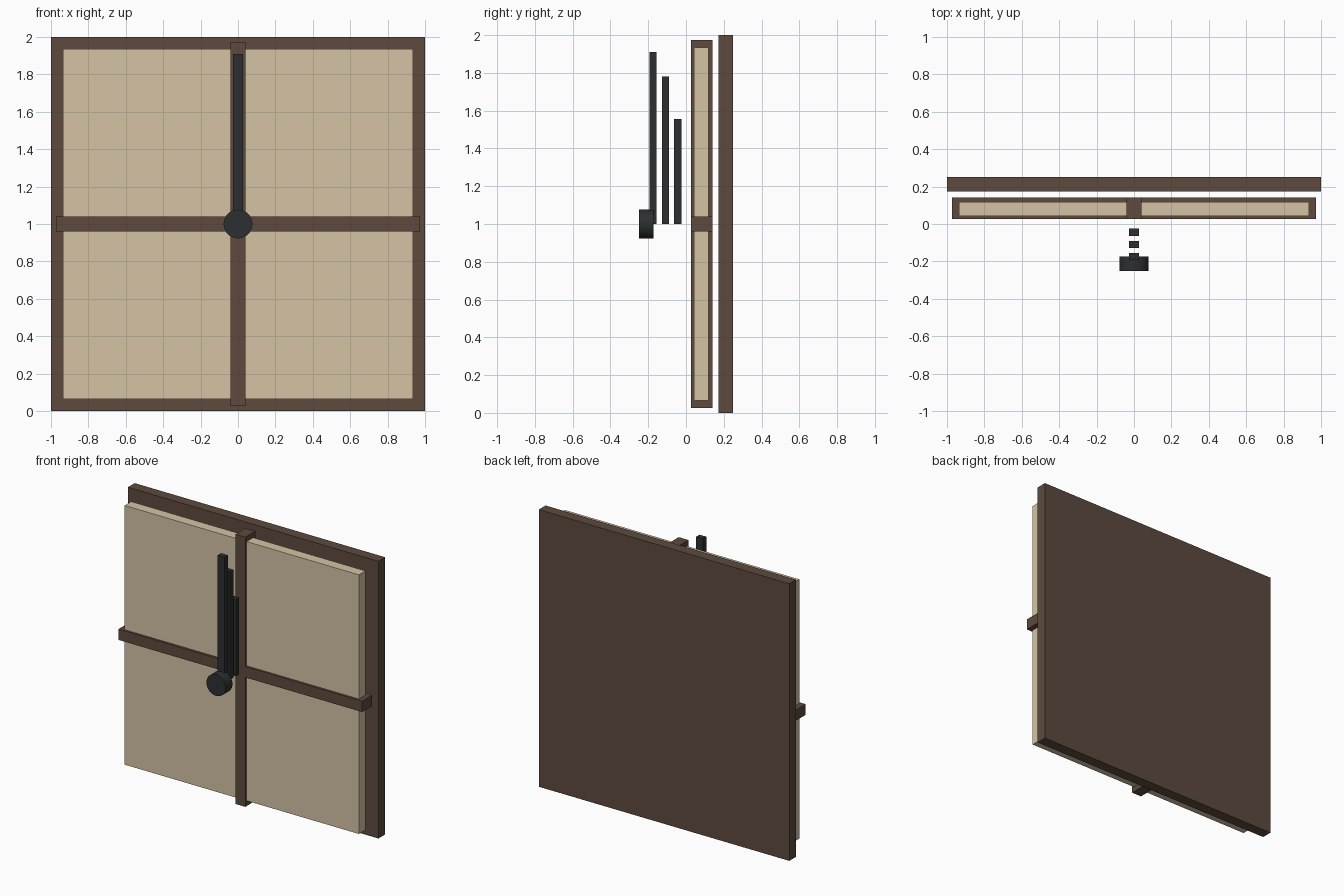
import bpy
import math

cube = bpy.data.objects.get("Cube")
if cube:
    bpy.data.objects.remove(cube, do_unlink=True)


def material(name, srgb):
    linear = [((c / 255 + 0.055) / 1.055) ** 2.4 for c in srgb]
    mat = bpy.data.materials.new(name)
    mat.use_nodes = True
    mat.diffuse_color = (*linear, 1)
    mat.node_tree.nodes["Principled BSDF"].inputs["Base Color"].default_value = (*linear, 1)
    return mat


wood = material("dark brown wood", (93, 74, 61))
cream = material("cream panel", (212, 196, 165))
black = material("charcoal metal", (45, 47, 48))


def box(name, mat, x, y, z):
    """Box spanning the given (low, high) range on each axis."""
    spans = (x, y, z)
    bpy.ops.mesh.primitive_cube_add(size=1, location=[(a + b) / 2 for a, b in spans])
    obj = bpy.context.object
    obj.name = name
    obj.scale = [b - a for a, b in spans]
    bpy.ops.object.transform_apply(location=False, rotation=False, scale=True)
    obj.data.materials.append(mat)
    return obj


# Back board and the raised cream panel
box("back_board", wood, (-1, 1), (0.173, 0.25), (0, 2))
box("cream_panel", cream, (-0.935, 0.935), (0.043, 0.118), (0.065, 1.935))

# Crossing bars
bar_y = (0.027, 0.141)
box("vertical_bar", wood, (-0.039, 0.039), bar_y, (0.027, 1.973))
box("horizontal_bar", wood, (-0.973, 0.973), bar_y, (0.961, 1.039))

# Three stacked hands, longest in front
for name, front, top in (("long_hand", -0.193, 1.91),
                         ("middle_hand", -0.128, 1.78),
                         ("short_hand", -0.063, 1.555)):
    box(name, black, (-0.027, 0.027), (front, front + 0.038), (1, top))

# Round hub
bpy.ops.mesh.primitive_cylinder_add(vertices=32, radius=0.077, depth=0.077,
                                    location=(0, -0.2115, 1), rotation=(math.pi / 2, 0, 0))
hub = bpy.context.object
hub.name = "hub"
hub.data.materials.append(black)
bpy.ops.object.shade_smooth_by_angle(angle=math.radians(35))
